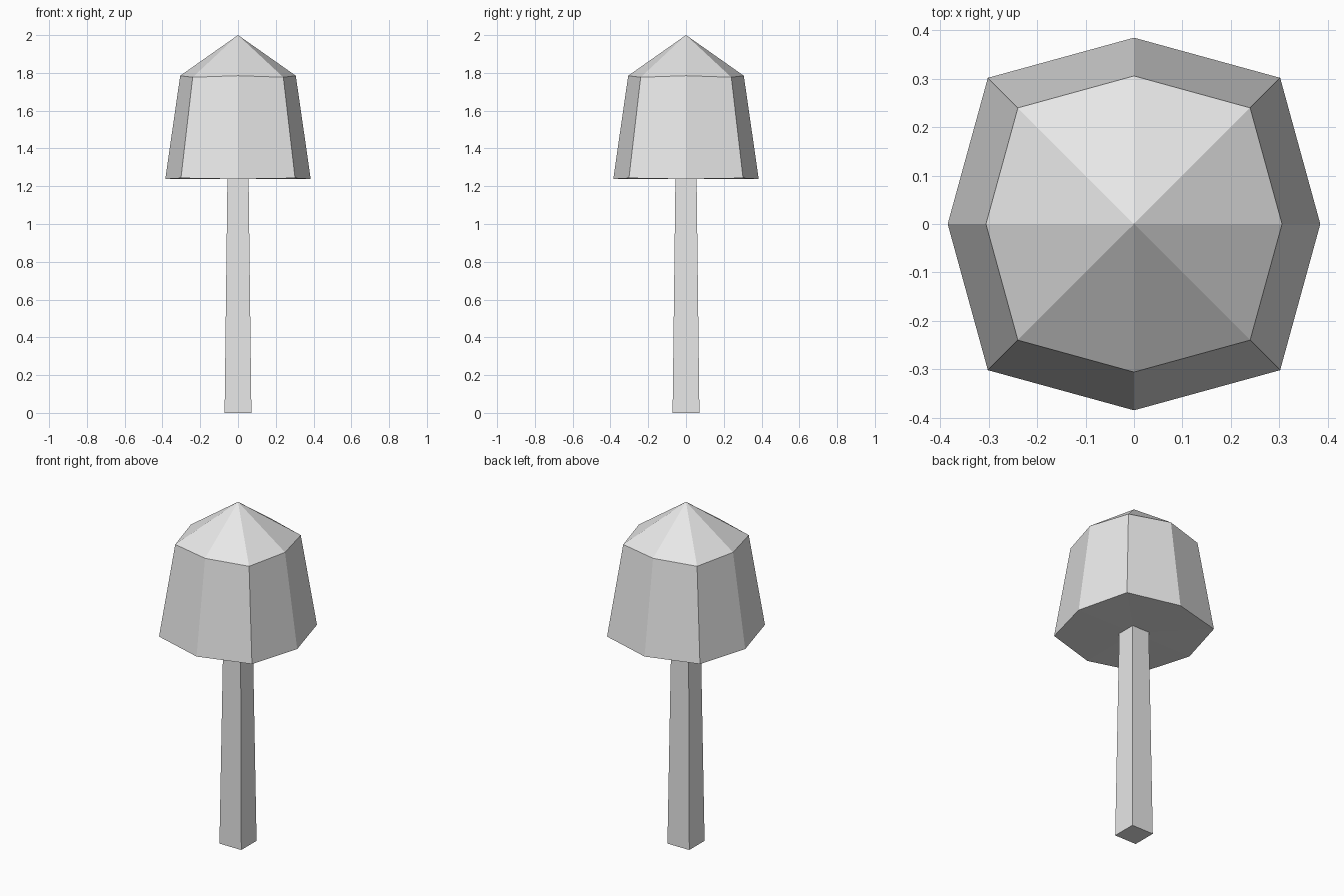
import bpy, bmesh
from math import cos, sin, pi

cube = bpy.data.objects.get("Cube")
if cube:
    bpy.data.objects.remove(cube, do_unlink=True)

grey = bpy.data.materials.new("light_grey")
grey.use_nodes = True
grey.diffuse_color = (0.8, 0.8, 0.8, 1)
grey.node_tree.nodes["Principled BSDF"].inputs["Base Color"].default_value = (0.8, 0.8, 0.8, 1)


def make_object(name, bm):
    bmesh.ops.recalc_face_normals(bm, faces=bm.faces)
    mesh = bpy.data.meshes.new(name)
    bm.to_mesh(mesh)
    bm.free()
    mesh.materials.append(grey)
    obj = bpy.data.objects.new(name, mesh)
    bpy.context.collection.objects.link(obj)
    return obj


def ring(bm, axis_radius, corner, axis_z, corner_z):
    """Eight points: four on the axes, four on the diagonals."""
    verts = []
    for i in range(8):
        on_axis = i % 2 == 0
        r = axis_radius if on_axis else corner * 2 ** 0.5
        z = axis_z if on_axis else corner_z
        a = i * pi / 4
        verts.append(bm.verts.new((r * cos(a), r * sin(a), z)))
    return verts


# Faceted canopy with a pointed top
bm = bmesh.new()
lower = ring(bm, 0.385, 0.302, 1.238, 1.243)
upper = ring(bm, 0.306, 0.24, 1.785, 1.777)
tip = bm.verts.new((0, 0, 2))
base = bm.verts.new((0, 0, 1.24))
for i in range(8):
    j = (i + 1) % 8
    bm.faces.new((lower[i], lower[j], upper[j], upper[i]))
# Cap quads run from corner to corner across each diagonal
for i in range(0, 8, 2):
    a, b, c = i, i + 1, (i + 2) % 8
    bm.faces.new((tip, upper[a], upper[b]))
    bm.faces.new((tip, upper[b], upper[c]))
    bm.faces.new((base, lower[b], lower[a]))
    bm.faces.new((base, lower[c], lower[b]))
make_object("canopy", bm)

# Square tapered trunk
bm = bmesh.new()
bmesh.ops.create_cube(bm, size=1)
for v in bm.verts:
    half = 0.056 if v.co.z > 0 else 0.071
    v.co.x = half if v.co.x > 0 else -half
    v.co.y = half if v.co.y > 0 else -half
    v.co.z = 1.245 if v.co.z > 0 else 0
make_object("trunk", bm)
